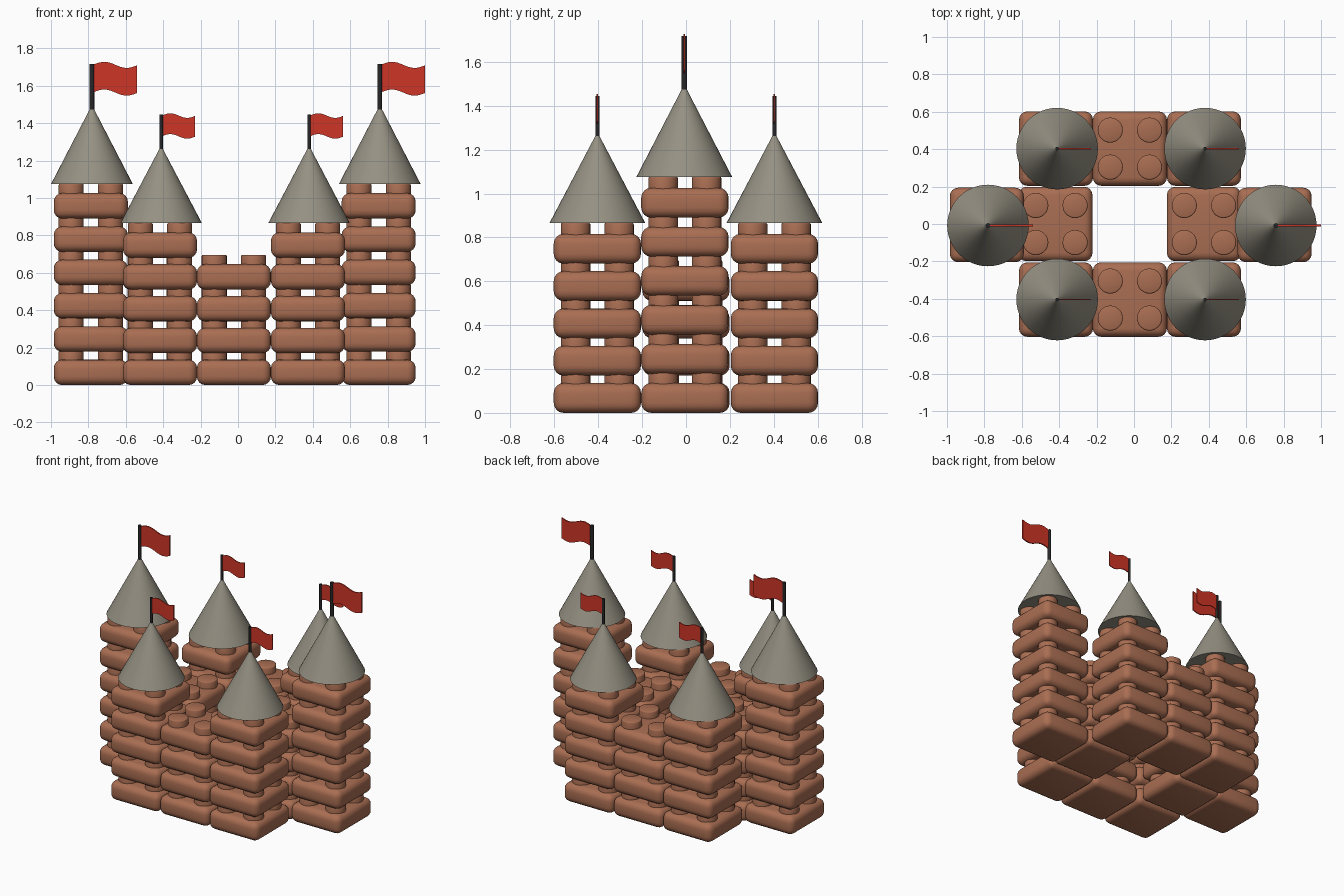
import bpy, bmesh, math
from mathutils import Matrix

default = bpy.data.objects.get("Cube")
if default:
    bpy.data.objects.remove(default, do_unlink=True)


def material(name, rgb):
    mat = bpy.data.materials.new(name)
    mat.use_nodes = True
    mat.diffuse_color = (*rgb, 1)
    mat.node_tree.nodes["Principled BSDF"].inputs["Base Color"].default_value = (*rgb, 1)
    return mat


CLAY = material("clay brown", (0.40, 0.155, 0.085))
SLATE = material("slate grey", (0.30, 0.28, 0.225))
IRON = material("dark iron", (0.02, 0.02, 0.022))
RED = material("flag red", (0.62, 0.035, 0.02))

BRICK_H, STUD_H = 0.136, 0.05


def finish(bm, name, mat, angle=40):
    """Turn a bmesh into smooth-shaded mesh data with sharp creases."""
    bmesh.ops.recalc_face_normals(bm, faces=bm.faces)
    for face in bm.faces:
        face.smooth = True
    for edge in bm.edges:
        edge.smooth = edge.calc_face_angle(0) < math.radians(angle)
    mesh = bpy.data.meshes.new(name)
    bm.to_mesh(mesh)
    bm.free()
    mesh.materials.append(mat)
    return mesh


def place(name, mesh, x, y, z):
    obj = bpy.data.objects.new(name, mesh)
    obj.location = (x, y, z)
    bpy.context.collection.objects.link(obj)
    return obj


def brick_mesh():
    # Rounded block
    bm = bmesh.new()
    size = Matrix.Diagonal((0.396, 0.398, BRICK_H, 1))
    bmesh.ops.create_cube(bm, size=1, matrix=Matrix.Translation((0, 0, BRICK_H / 2)) @ size)
    bmesh.ops.bevel(bm, geom=bm.edges[:], offset=0.045, segments=4,
                    profile=0.5, affect='EDGES')
    # Four studs with softened rims
    for sx in (-1, 1):
        for sy in (-1, 1):
            at = Matrix.Translation((sx * 0.105, sy * 0.099, BRICK_H + STUD_H / 2 - 0.005))
            made = bmesh.ops.create_cone(bm, cap_ends=True, segments=28, radius1=0.067,
                                         radius2=0.067, depth=STUD_H + 0.01, matrix=at)
            rim = {e for v in made["verts"] for e in v.link_edges
                   if all(w.co.z > BRICK_H + 0.02 for w in e.verts)}
            bmesh.ops.bevel(bm, geom=list(rim), offset=0.007, segments=2,
                            profile=0.5, affect='EDGES')
    return finish(bm, "studded_brick", CLAY, 50)


def cone_mesh(name, mat, r1, r2, depth, segments):
    bm = bmesh.new()
    bmesh.ops.create_cone(bm, cap_ends=True, segments=segments, radius1=r1, radius2=r2,
                          depth=depth, matrix=Matrix.Translation((0, 0, depth / 2)))
    return finish(bm, name, mat)


def flag_mesh(width, height, thick, steps=16):
    # Waving cloth: a sine-shaped strip, extruded in depth
    bm = bmesh.new()
    columns = []
    for i in range(steps + 1):
        t = i / steps
        wave = 0.065 * width * math.sin(t * math.tau) - 0.02 * width * t
        columns.append([bm.verts.new((t * width, -thick / 2, z + wave)) for z in (-height, 0)])
    for a, b in zip(columns, columns[1:]):
        bm.faces.new((a[0], b[0], b[1], a[1]))
    made = bmesh.ops.extrude_face_region(bm, geom=bm.faces[:])
    moved = [g for g in made["geom"] if isinstance(g, bmesh.types.BMVert)]
    bmesh.ops.translate(bm, verts=moved, vec=(0, thick, 0))
    return finish(bm, "flag", RED)


BRICK = brick_mesh()


def stack(name, x, y, count, pitch):
    for i in range(count):
        place(f"{name}_brick_{i + 1}", BRICK, x, y, i * pitch)
    return (count - 1) * pitch + BRICK_H + STUD_H


def roof(name, x, y, z, height, scale):
    # Cone, pole and flag; scale sizes the pole and flag
    place(name + "_roof", cone_mesh("roof", SLATE, 0.218, 0.012 * scale, height, 48), x, y, z)
    tip = z + height
    pole_h = 0.243 * scale
    place(name + "_pole", cone_mesh("pole", IRON, 0.0125 * scale, 0.0125 * scale,
                                    pole_h + 0.05, 16), x, y, tip - 0.05)
    place(name + "_flag", flag_mesh(0.232 * scale, 0.148 * scale, 0.009 * scale),
          x + 0.01 * scale, y, tip + pole_h - 0.003)


# Tall end towers
for side, x in (("right", -0.787), ("left", 0.752)):
    top = stack(side + "_tower", x, -0.005, 6, 0.178)
    roof(side + "_tower", x + 0.006, -0.008, top, 0.398, 1.0)

# Corner towers
for depth, y in (("front", -0.404), ("back", 0.403)):
    for side, x in (("right", -0.417), ("left", 0.374)):
        name = f"{depth}_{side}_corner"
        top = stack(name, x, y, 5, 0.17)
        roof(name, x + 0.006, y, top, 0.397, 0.75)
    # Walls between the corners
    stack(depth + "_wall", -0.022, y, 4, 0.17)

# Side walls
for side, x in (("right", -0.42), ("left", 0.374)):
    stack(side + "_wall", x, 0, 4, 0.17)
